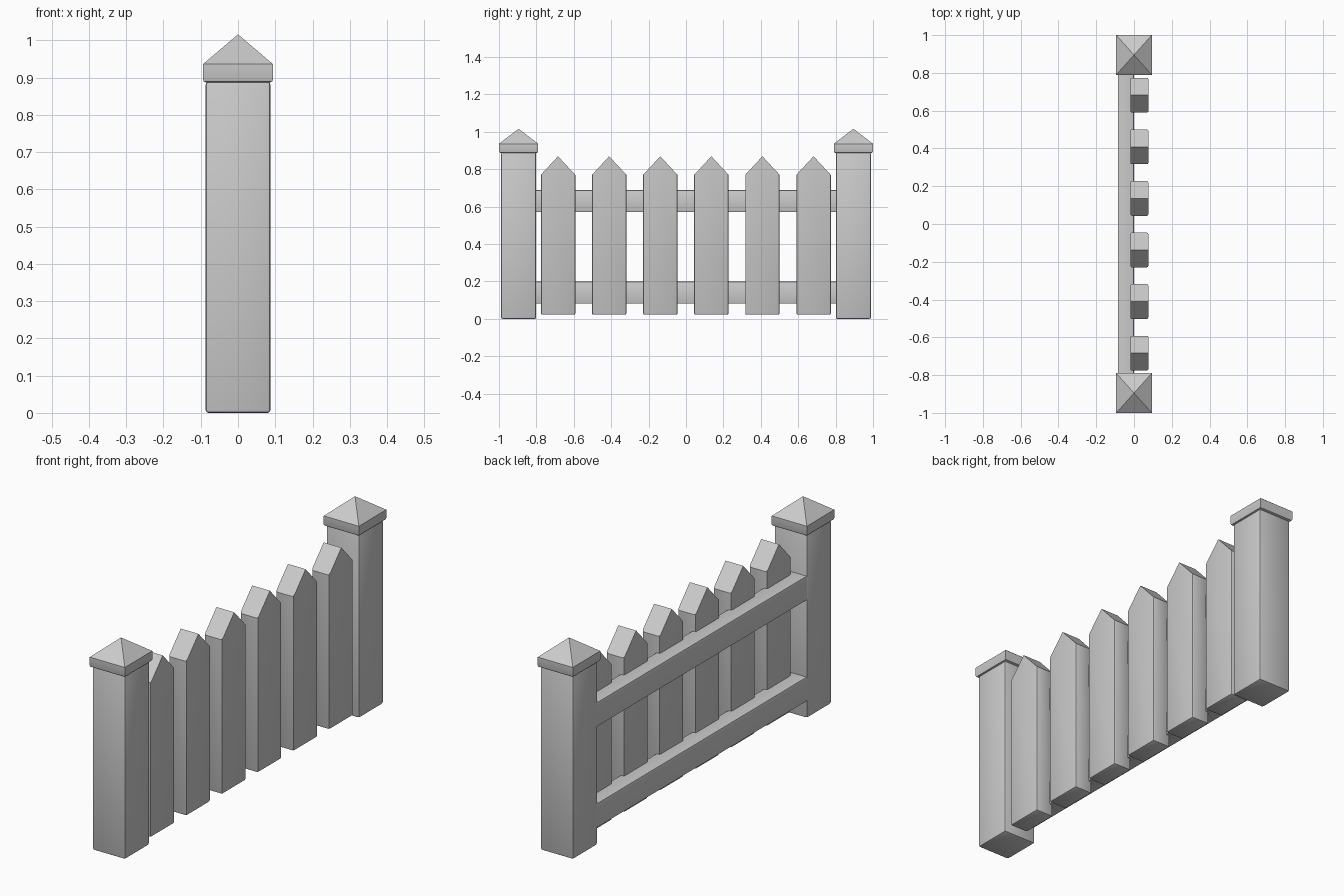
import bpy, bmesh, math

if "Cube" in bpy.data.objects:
    bpy.data.objects.remove(bpy.data.objects["Cube"])


def prism(name, loops, bevel_test, width=0.008):
    """Skin a stack of equal-length vertex loops, cap the ends, round chosen edges."""
    bm = bmesh.new()
    rings = [[bm.verts.new(p) for p in loop] for loop in loops]
    n = len(loops[0])
    for a, b in zip(rings, rings[1:]):
        for i in range(n):
            j = (i + 1) % n
            bm.faces.new((a[i], a[j], b[j], b[i]))
    bm.faces.new(rings[0][::-1])
    bm.faces.new(rings[-1])
    return finish(name, bm, bevel_test, width)


def finish(name, bm, bevel_test, width):
    bmesh.ops.remove_doubles(bm, verts=bm.verts[:], dist=1e-5)
    bmesh.ops.recalc_face_normals(bm, faces=bm.faces[:])
    edges = [e for e in bm.edges if bevel_test(e.verts[0].co, e.verts[1].co)]
    bmesh.ops.bevel(bm, geom=edges, offset=width, offset_type='OFFSET',
                    segments=2, profile=0.5, affect='EDGES', clamp_overlap=True)
    me = bpy.data.meshes.new(name)
    bm.to_mesh(me)
    bm.free()
    ob = bpy.data.objects.new(name, me)
    bpy.context.collection.objects.link(ob)
    bpy.ops.object.select_all(action='DESELECT')
    ob.select_set(True)
    bpy.context.view_layer.objects.active = ob
    bpy.ops.object.shade_smooth_by_angle(angle=math.radians(30))
    return ob


def rect(hx, hy, y, z):
    return [(-hx, y - hy, z), (hx, y - hy, z), (hx, y + hy, z), (-hx, y + hy, z)]


# End posts with pyramid caps
for side, label in ((-1, "front"), (1, "back")):
    y = side * 0.895
    prism(label + "_post", [rect(0.087, 0.094, y, 0), rect(0.087, 0.094, y, 0.889)],
          lambda a, b: True)

    bm = bmesh.new()
    low = [bm.verts.new(p) for p in rect(0.094, 0.105, y, 0.887)]
    eave = [bm.verts.new(p) for p in rect(0.094, 0.105, y, 0.936)]
    apex = bm.verts.new((0, y, 1.016))
    bm.faces.new(low[::-1])
    for i in range(4):
        j = (i + 1) % 4
        bm.faces.new((low[i], low[j], eave[j], eave[i]))
        bm.faces.new((eave[i], eave[j], apex))
    finish(label + "_post_cap", bm, lambda a, b: max(a.z, b.z) < 0.9, 0.008)

# Horizontal rails behind the pickets, running into the posts
for label, z0, z1 in (("lower_rail", 0.081, 0.199), ("upper_rail", 0.57, 0.688)):
    section = lambda y: [(-0.085, y, z0), (0.0, y, z0), (0.0, y, z1), (-0.085, y, z1)]
    prism(label, [section(-0.81), section(0.81)],
          lambda a, b: abs(a.y - b.y) > 1, 0.005)

# Pointed pickets
for i in range(6):
    y = -0.684 + i * 0.2732
    outline = [(-0.092, 0.022), (0.092, 0.022), (0.092, 0.77), (0, 0.869), (-0.092, 0.77)]
    loops = [[(x, y + u, z) for u, z in outline] for x in (-0.019, 0.076)]
    prism("picket_%d" % (i + 1), loops,
          lambda a, b: max(a.z, b.z) < 0.8 and min(a.z, b.z) < 0.1)
